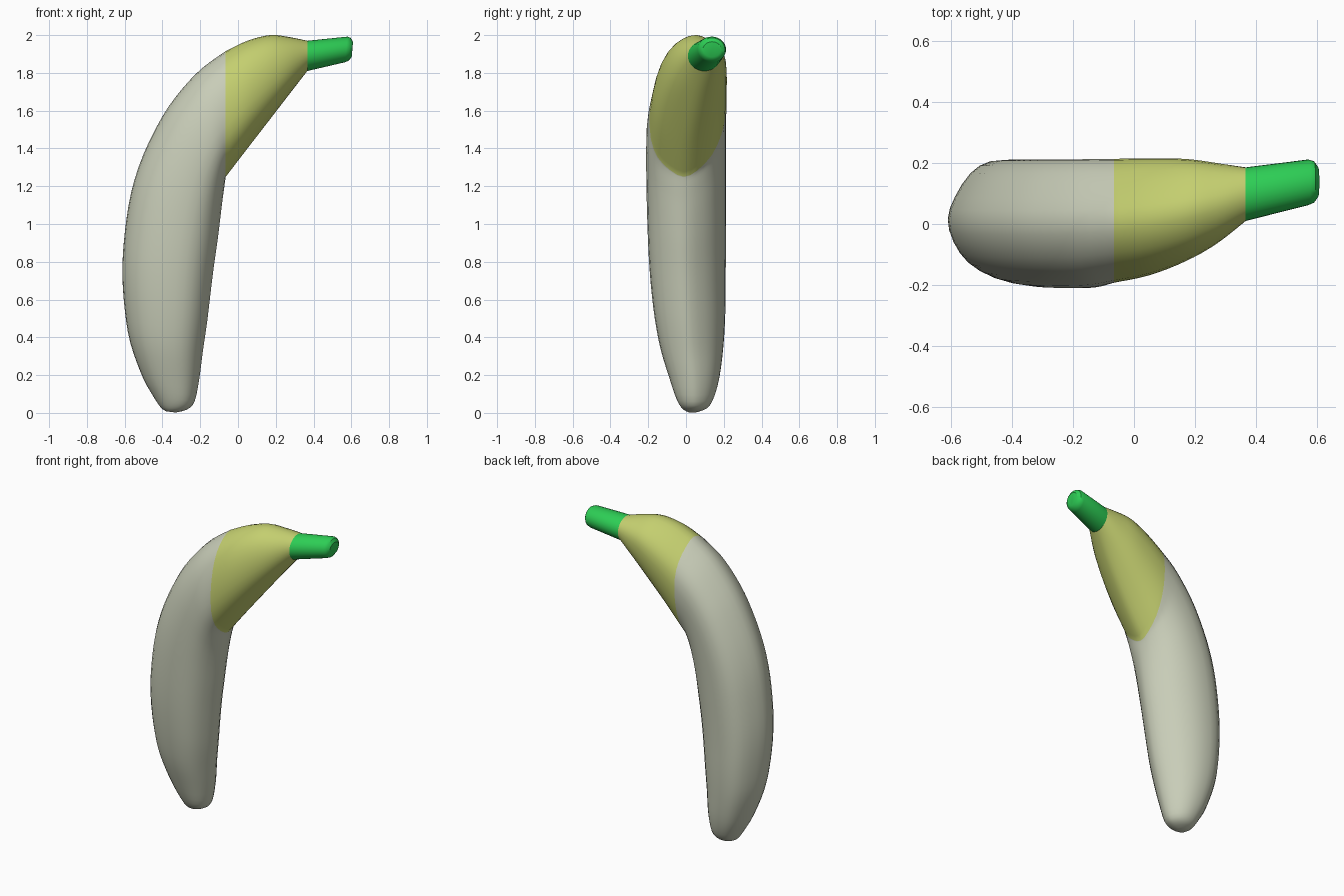
import bpy, bmesh, math
from mathutils import Vector

cube = bpy.data.objects.get("Cube")
if cube:
    bpy.data.objects.remove(cube, do_unlink=True)


def material(name, rgb):
    m = bpy.data.materials.new(name)
    m.use_nodes = True
    m.diffuse_color = (*rgb, 1)
    m.node_tree.nodes["Principled BSDF"].inputs["Base Color"].default_value = (*rgb, 1)
    return m


PALE = material("pale grey peel", (0.58, 0.61, 0.48))
YELLOW = material("yellow green peel", (0.55, 0.62, 0.16))
GREEN = material("green stem", (0.026, 0.61, 0.09))


def catmull(a, b, c, d, t):
    return 0.5 * (2 * b + (c - a) * t + (2 * a - 5 * b + 4 * c - d) * t * t
                  + (3 * b - a - 3 * c + d) * t ** 3)


def smooth_path(rows, steps):
    """Interpolate an open list of number rows with a smooth curve."""
    v = [Vector(r) for r in rows]
    out = []
    for i in range(len(v) - 1):
        a, d = v[max(i - 1, 0)], v[min(i + 2, len(v) - 1)]
        out += [catmull(a, v[i], v[i + 1], d, s / steps) for s in range(steps)]
    return out + [v[-1]]


# Cross-section: u runs from inner (0) to outer (1) edge, v from front (-1) to back (1)
SECTION = [(0, -.1), (.05, .25), (.17, .63), (.33, .88), (.5, 1), (.7, 1),
           (.84, .8), (.95, .4), (1, .03), (.96, -.35), (.86, -.68), (.7, -.9),
           (.5, -1), (.3, -.97), (.15, -.78), (.05, -.45)]
n = len(SECTION)
S = [Vector(p) for p in SECTION]
PROFILE = [catmull(S[i - 1], S[i], S[(i + 1) % n], S[(i + 2) % n], t)
           for i in range(n) for t in (0, 0.5)]


def ring(row):
    """Section ring: outer x, z, inner x, z, front y, back y, roundness."""
    ox, oz, ix, iz, y0, y1, r = row
    pts = []
    for k, p in enumerate(PROFILE):
        a = 2 * math.pi * k / len(PROFILE)
        u, v = p.lerp(Vector((0.5 - 0.5 * math.cos(a), math.sin(a))), r)
        pts.append((ix + (ox - ix) * u, (y0 + y1) / 2 + (y1 - y0) / 2 * v,
                    iz + (oz - iz) * u))
    return pts


def loft(name, rows, mats, rule=None):
    bm = bmesh.new()
    rings = [[bm.verts.new(p) for p in ring(r)] for r in rows]
    for a, b in zip(rings, rings[1:]):
        for i in range(len(a)):
            j = (i + 1) % len(a)
            bm.faces.new((a[i], a[j], b[j], b[i]))
    bm.faces.new(rings[0])
    bm.faces.new(rings[-1])
    bmesh.ops.recalc_face_normals(bm, faces=bm.faces)
    if rule:
        for f in bm.faces:
            f.material_index = rule(f.calc_center_median())
    me = bpy.data.meshes.new(name)
    bm.to_mesh(me)
    bm.free()
    for m in mats:
        me.materials.append(m)
    ob = bpy.data.objects.new(name, me)
    bpy.context.collection.objects.link(ob)
    bpy.ops.object.select_all(action='DESELECT')
    ob.select_set(True)
    bpy.context.view_layer.objects.active = ob
    bpy.ops.object.shade_smooth_by_angle(angle=math.radians(35))
    return ob


# Long pale part, from the rounded tip up to the colour change
SEAM = -0.065
lower = [(-.38, .008, -.33, .002, .01, .06, .5),
         (-.41, .03, -.27, .018, -.02, .11, .4),
         (-.45, .09, -.23, .06, -.05, .145, .3),
         (-.505, .19, -.205, .18, -.088, .175, .2),
         (-.57, .37, -.187, .32, -.135, .195, .1),
         (-.6, .55, -.165, .47, -.165, .204, 0),
         (-.612, .75, -.147, .62, -.185, .206, 0),
         (-.6, .95, -.13, .76, -.197, .207, 0),
         (-.565, 1.17, -.11, .9, -.204, .208, 0),
         (-.5, 1.37, -.095, 1.02, -.208, .208, 0),
         (-.4, 1.57, -.083, 1.12, -.21, .208, 0),
         (-.3, 1.71, -.074, 1.185, -.21, .208, 0),
         (-.19, 1.825, -.068, 1.23, -.206, .209, 0),
         (SEAM, 1.915, SEAM, 1.25, -.192, .21, 0)]
# Yellow shoulder tapering to the stem
upper = [lower[-1],
         (.05, 1.97, .05, 1.40, -.168, .212, 0),
         (.17, 2.0, .17, 1.555, -.122, .211, .1),
         (.27, 1.99, .27, 1.685, -.066, .2, .4),
         (.367, 1.97, .367, 1.81, .01, .186, .9)]
body = smooth_path(lower, 3) + smooth_path(upper, 4)[1:]
loft("fruit_body", body, [PALE, YELLOW], lambda c: int(c.x > SEAM))

# Stem with a softly rounded end
stem = [(.367, 1.97, .367, 1.81, .01, .186, .9),
        (.58, 1.992, .565, 1.856, .062, .212, 1),
        (.597, 1.985, .586, 1.864, .07, .206, 1),
        (.609, 1.965, .602, 1.884, .09, .186, 1)]
loft("stem", stem, [GREEN])
